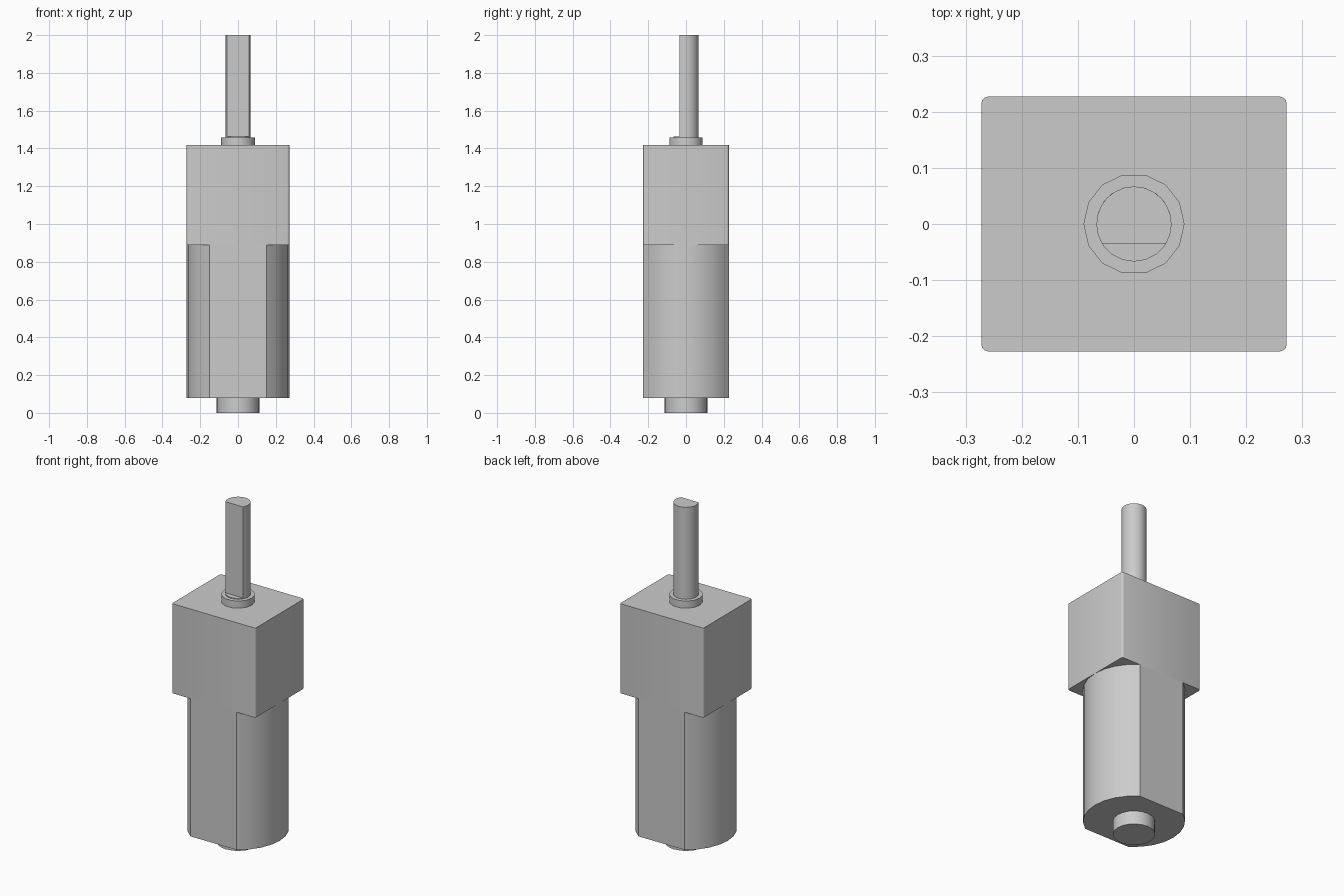
import bpy
import bmesh
from math import sin, cos, pi, asin, radians

cube = bpy.data.objects.get("Cube")
if cube:
    bpy.data.objects.remove(cube, do_unlink=True)

grey = bpy.data.materials.new("plain grey")
grey.use_nodes = True
colour = (0.6, 0.6, 0.6, 1)
grey.diffuse_color = colour
grey.node_tree.nodes["Principled BSDF"].inputs["Base Color"].default_value = colour

HALF_X, HALF_Y = 0.272, 0.227


def arc(radius, start, end, steps, cx=0, cy=0):
    """Points along an arc, both ends included."""
    angles = [start + (end - start) * i / steps for i in range(steps + 1)]
    return [(cx + radius * cos(a), cy + radius * sin(a)) for a in angles]


def circle(radius, sides):
    return arc(radius, 0, 2 * pi, sides)[:-1]


def prism(name, profile, bottom, top):
    """Extrude a closed outline upward and smooth its rounded sides."""
    bm = bmesh.new()
    base = bm.faces.new([bm.verts.new((x, y, bottom)) for x, y in profile])
    cap = bmesh.ops.extrude_face_region(bm, geom=[base])["geom"]
    moved = [v for v in cap if isinstance(v, bmesh.types.BMVert)]
    bmesh.ops.translate(bm, verts=moved, vec=(0, 0, top - bottom))
    bmesh.ops.recalc_face_normals(bm, faces=bm.faces)
    mesh = bpy.data.meshes.new(name)
    bm.to_mesh(mesh)
    bm.free()
    mesh.materials.append(grey)
    obj = bpy.data.objects.new(name, mesh)
    bpy.context.collection.objects.link(obj)
    bpy.ops.object.select_all(action="DESELECT")
    obj.select_set(True)
    bpy.context.view_layer.objects.active = obj
    bpy.ops.object.shade_smooth_by_angle(angle=radians(35))
    return obj


# Rear bearing boss
prism("rear_boss", circle(0.113, 20), 0, 0.08)

# Motor can: round with flat front and back
half = asin(HALF_Y / HALF_X)
can = arc(HALF_X, -half, half, 8) + arc(HALF_X, pi - half, pi + half, 8)
prism("motor_can", can, 0.08, 0.89)

# Gearbox with slightly rounded upright edges
r = 0.012
box = []
for i, (sx, sy) in enumerate([(1, 1), (-1, 1), (-1, -1), (1, -1)]):
    box += arc(r, i * pi / 2, (i + 1) * pi / 2, 3,
               sx * (HALF_X - r), sy * (HALF_Y - r))
prism("gearbox", box, 0.89, 1.417)

# Collar and round root of the shaft
prism("shaft_collar", circle(0.09, 14), 1.417, 1.459)
prism("shaft_root", circle(0.067, 20), 1.459, 1.464)

# Output shaft with a flat on the front
cut = asin(0.035 / 0.067)
prism("output_shaft", arc(0.067, -cut, pi + cut, 16), 1.464, 2)
